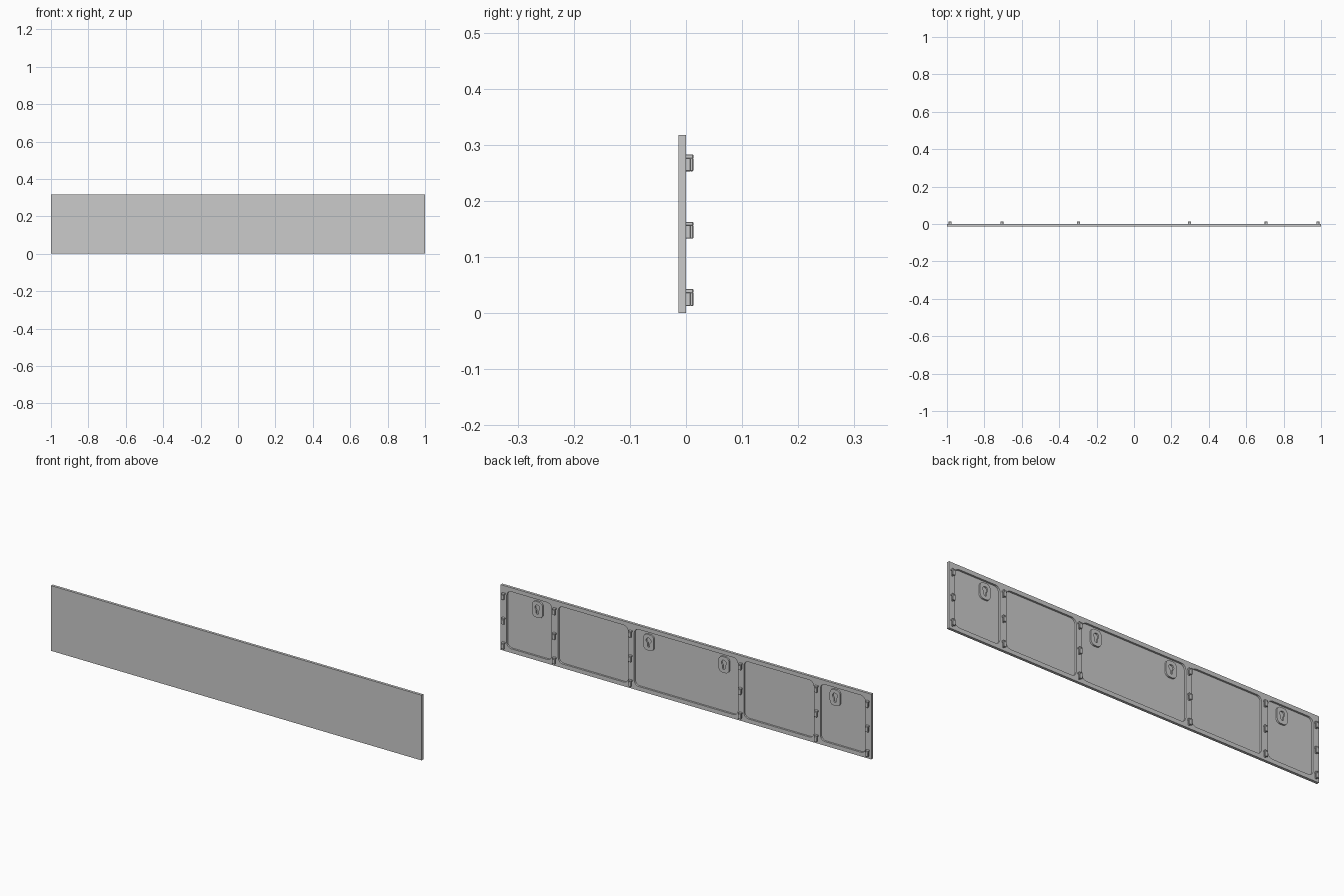
import bpy, bmesh, math

if "Cube" in bpy.data.objects:
    bpy.data.objects.remove(bpy.data.objects["Cube"])

W, H = 2.0, 0.318          # panel length and height
FRONT, BACK = -0.013, 0.0  # panel faces in y
FLOOR = -0.009             # floor of the back pockets


def rounded(x0, x1, z0, z1, r, n=5):
    """Rounded rectangle outline in the xz plane."""
    pts = []
    for cx, cz, a0 in ((x1 - r, z1 - r, 0), (x0 + r, z1 - r, 90),
                       (x0 + r, z0 + r, 180), (x1 - r, z0 + r, 270)):
        for i in range(n + 1):
            a = math.radians(a0 + 90 * i / n)
            pts.append((cx + r * math.cos(a), cz + r * math.sin(a)))
    return pts


def rect(x0, x1, z0, z1):
    return [(x0, z0), (x1, z0), (x1, z1), (x0, z1)]


def prisms(name, outlines):
    """One object from (outline, y0, y1) prisms."""
    bm = bmesh.new()
    for pts, y0, y1 in outlines:
        face = bm.faces.new([bm.verts.new((x, y0, z)) for x, z in pts])
        ext = bmesh.ops.extrude_face_region(bm, geom=[face], use_keep_orig=True)
        verts = [g for g in ext["geom"] if isinstance(g, bmesh.types.BMVert)]
        bmesh.ops.translate(bm, verts=verts, vec=(0, y1 - y0, 0))
    bmesh.ops.recalc_face_normals(bm, faces=bm.faces)
    me = bpy.data.meshes.new(name)
    bm.to_mesh(me)
    bm.free()
    ob = bpy.data.objects.new(name, me)
    bpy.context.collection.objects.link(ob)
    return ob


def cut(ob, cutter):
    """Subtract the cutter, apply, and remove it."""
    cutter.hide_render = True
    mod = ob.modifiers.new("cut", "BOOLEAN")
    mod.operation, mod.solver, mod.object = "DIFFERENCE", "EXACT", cutter
    bpy.context.view_layer.objects.active = ob
    bpy.ops.object.modifier_apply(modifier=mod.name)
    bpy.data.objects.remove(cutter)


# Flat panel with five rounded pockets in the back
panel = prisms("panel", [(rect(-W / 2, W / 2, 0, H), FRONT, BACK)])
pockets = [(-0.968, -0.725), (-0.69, -0.312), (-0.28, 0.28),
           (0.312, 0.69), (0.725, 0.968)]
cut(panel, prisms("pocket_cutter",
                  [(rounded(a, b, 0.02, 0.298, 0.025), FLOOR, 0.01) for a, b in pockets]))

# Hanging bosses with a keyhole slot, inside the end and middle pockets
for i, x in enumerate((-0.803, -0.203, 0.203, 0.803)):
    z = 0.248
    boss = prisms(f"keyhole_boss_{i}",
                  [(rounded(x - 0.028, x + 0.028, z - 0.039, z + 0.039, 0.02), FLOOR - 0.001, -0.001)])
    cut(boss, prisms("slot_cutter",
                     [(rounded(x - 0.013, x + 0.013, z - 0.004, z + 0.022, 0.0125), FLOOR + 0.001, 0.01)]))
    cut(boss, prisms("neck_cutter",
                     [(rounded(x - 0.006, x + 0.006, z - 0.023, z + 0.006, 0.0055), FLOOR + 0.001, 0.01)]))

# Three rows of hooks along the ribs: top cap, outer tab and thin web
for i, x in enumerate((-0.983, -0.707, -0.297, 0.297, 0.707, 0.983)):
    for j, z in enumerate((0.013, 0.133, 0.253)):
        hook = prisms(f"hook_{i}_{j}", [
            (rect(x - 0.008, x + 0.008, z + 0.023, z + 0.030), -0.001, 0.013),
            (rect(x - 0.008, x + 0.008, z, z + 0.024), 0.007, 0.013),
            (rect(x - 0.004, x + 0.004, z, z + 0.024), -0.001, 0.008)])
        bev = hook.modifiers.new("soft_edges", "BEVEL")
        bev.width, bev.segments = 0.001, 1
